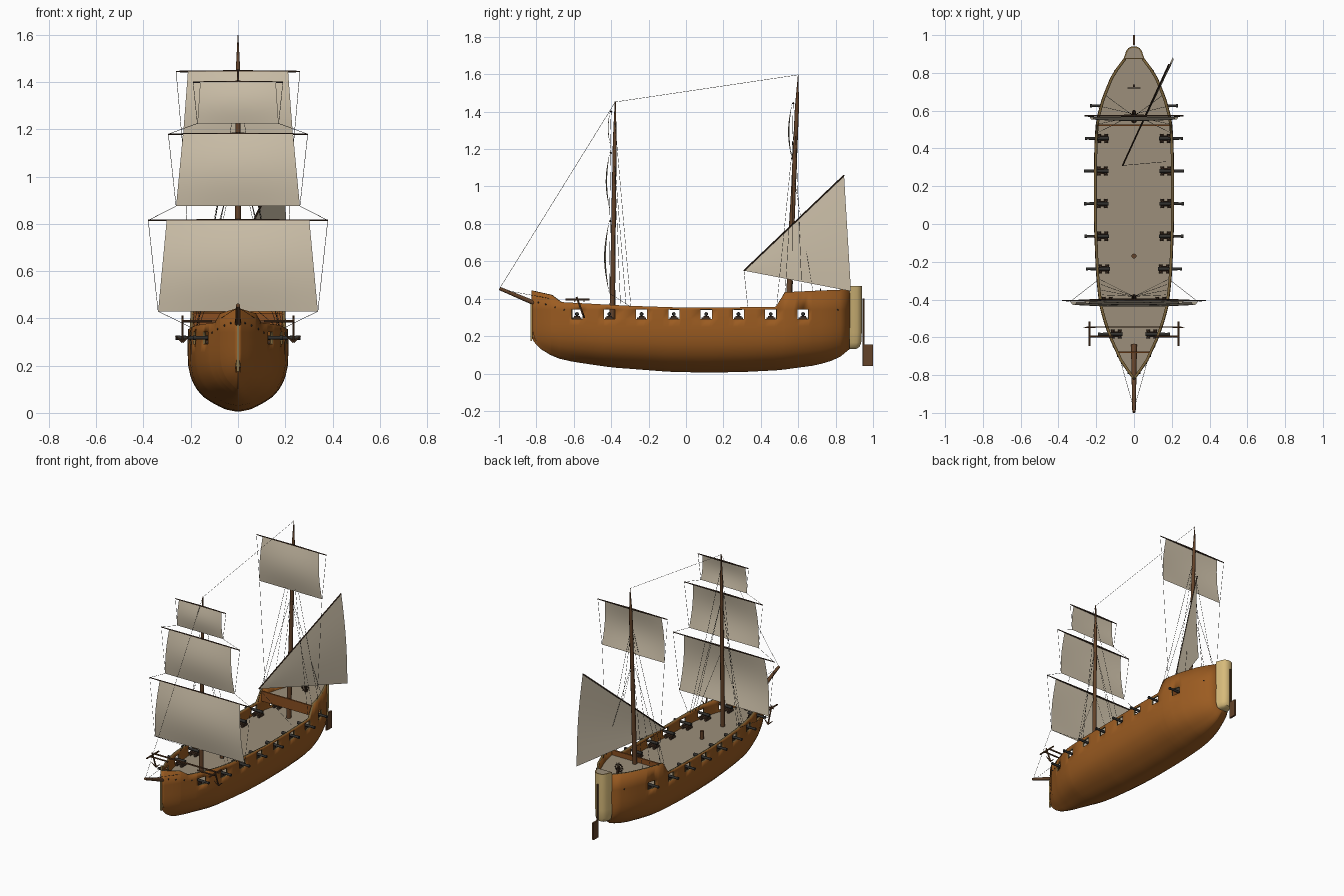
import bpy, bmesh, math
from mathutils import Vector, Matrix

if "Cube" in bpy.data.objects:
    bpy.data.objects.remove(bpy.data.objects["Cube"])


def material(name, *srgb):
    m = bpy.data.materials.new(name)
    m.diffuse_color = [((c + 0.055) / 1.055) ** 2.4 for c in srgb] + [1]
    m.use_nodes = True
    m.node_tree.nodes["Principled BSDF"].inputs["Base Color"].default_value = m.diffuse_color
    return m


HULL = material("hull brown", 0.61, 0.36, 0.13)
RIM = material("rim olive wood", 0.47, 0.38, 0.22)
DECK = material("deck tan", 0.61, 0.56, 0.48)
SAIL = material("canvas", 0.81, 0.76, 0.67)
MAST = material("mast wood", 0.39, 0.26, 0.16)
YARD = material("dark wood", 0.25, 0.18, 0.13)
CREAM = material("stern cream", 0.84, 0.73, 0.48)
IRON = material("iron", 0.19, 0.185, 0.175)
ROPE = material("rope", 0.24, 0.23, 0.21)
TRIM = material("trim brown", 0.54, 0.31, 0.13)


def finish(name, bm, *mats, smooth=None):
    me = bpy.data.meshes.new(name)
    bm.to_mesh(me)
    bm.free()
    ob = bpy.data.objects.new(name, me)
    bpy.context.collection.objects.link(ob)
    for m in mats:
        me.materials.append(m)
    if smooth:
        bpy.ops.object.select_all(action='DESELECT')
        ob.select_set(True)
        bpy.context.view_layer.objects.active = ob
        bpy.ops.object.shade_smooth_by_angle(angle=math.radians(smooth))
    return ob


def tube(bm, p, q, r1, r2=None, seg=8):
    p, q = Vector(p), Vector(q)
    d = q - p
    mx = Matrix.Translation((p + q) / 2) @ d.to_track_quat('Z', 'Y').to_matrix().to_4x4()
    bmesh.ops.create_cone(bm, cap_ends=True, segments=seg, radius1=r1,
                          radius2=r1 if r2 is None else r2, depth=d.length, matrix=mx)


def box(bm, c, s):
    bmesh.ops.create_cube(bm, size=1, matrix=Matrix.Translation(c) @ Matrix.Diagonal((*s, 1)))


def interp(table, t):
    for (a, va), (b, vb) in zip(table, table[1:]):
        if t <= b:
            return va + (vb - va) * max(0, (t - a) / (b - a))
    return table[-1][1]


# Hull lines along the length
KEEL = [(-.825, .19), (-.8, .15), (-.75, .11), (-.68, .08), (-.6, .062), (-.4, .033), (-.1, .01),
        (.1, .005), (.3, .008), (.5, .018), (.7, .045), (.8, .075), (.85, .105), (.88, .135)]
SHEER = [(-.825, .443), (-.72, .42), (-.67, .382), (-.3, .362), (0, .352), (.48, .356),
         (.53, .435), (.7, .443), (.88, .45)]
WIDTH = [(-.825, .004), (-.79, .03), (-.725, .074), (-.61, .127), (-.53, .155), (-.45, .178),
         (-.35, .192), (-.24, .201), (0, .21), (.24, .211), (.45, .207), (.555, .198), (.66, .17),
         (.77, .127), (.83, .09), (.88, .052)]
SECTION = [(0, .03), (.03, .24), (.08, .39), (.14, .54), (.22, .70), (.32, .82), (.42, .90),
           (.52, .955), (.68, 1), (.85, 1.01), (1, 1.01)]
PORTS = [-.583 + .1727 * i for i in range(8)]
SILL, LINTEL, DECK_Z, POOP_Z = .292, .342, .282, .388


def hw(y):
    return interp(WIDTH, y)


# Hull shell with open gun ports
ys = {-.825 + i * .05 for i in range(34)} | {.88, -.81, -.72, -.67, .48, .53}
ys = {y for y in ys if all(abs(abs(y - p) - .03) > .008 for p in PORTS)}
ys = sorted(ys | {p + s for p in PORTS for s in (-.03, .03)})
bm = bmesh.new()
rows = []
for y in ys:
    w, k = hw(y), interp(KEEL, y)
    sharp = 1 + max(0, (-.45 - y) * 1.6, (y - .6) * 1.2)
    half = [(w * f ** sharp, k + (SILL - k) * u) for u, f in SECTION]
    half += [(w * 1.005, LINTEL), (w, interp(SHEER, y))]
    line = [(-x, z) for x, z in reversed(half)] + half
    rows.append([bm.verts.new((x, y, z)) for x, z in line])
n = len(rows[0])
for i in range(len(ys) - 1):
    mid = (ys[i] + ys[i + 1]) / 2
    for j in range(n - 1):
        if j in (1, n - 3) and any(abs(mid - p) < .03 for p in PORTS):
            continue
        bm.faces.new((rows[i][j], rows[i + 1][j], rows[i + 1][j + 1], rows[i][j + 1]))
bm.normal_update()
if sum(f.normal.x * f.calc_center_median().x for f in bm.faces) < 0:
    bmesh.ops.reverse_faces(bm, faces=bm.faces[:])
hull = finish("hull", bm, HULL, RIM, smooth=35)
sol = hull.modifiers.new("thickness", 'SOLIDIFY')
sol.thickness, sol.offset, sol.material_offset_rim = .014, -1, 1


# Decks cut to the hull outline
def deck(name, y0, y1, z, n=40):
    bm = bmesh.new()
    pts = [y0 + (y1 - y0) * i / n for i in range(n + 1)]
    rim = [(hw(y) * .97, y) for y in pts] + [(-hw(y) * .97, y) for y in reversed(pts)]
    f = bm.faces.new([bm.verts.new((x, y, z)) for x, y in rim])
    r = bmesh.ops.extrude_face_region(bm, geom=[f])
    bmesh.ops.translate(bm, vec=(0, 0, -.006), verts=[v for v in r['geom'] if isinstance(v, bmesh.types.BMVert)])
    bmesh.ops.recalc_face_normals(bm, faces=bm.faces[:])
    finish(name, bm, DECK)


deck("main_deck", -.8, .88, DECK_Z)
deck("quarter_deck", .525, .88, POOP_Z)

# Rounded stern piece, with the top face in deck colour and a wooden lip
bm = bmesh.new()
plan = [(.056, .874), (.048, .895), (.042, .915), (.03, .932), (.012, .94)]
plan += [(-x, y) for x, y in reversed(plan)]
levels = [(.132, .55), (.142, .82), (.165, .95), (.22, 1), (.467, 1)]
rings = [[bm.verts.new((x * s, .874 + (y - .874) * s, z)) for x, y in plan] for z, s in levels]
for a, b in zip(rings, rings[1:]):
    for i in range(len(plan)):
        j = (i + 1) % len(plan)
        bm.faces.new((a[i], a[j], b[j], b[i]))
bm.faces.new(rings[0])
top = bm.faces.new(rings[-1])
bmesh.ops.recalc_face_normals(bm, faces=bm.faces[:])
lip = bmesh.ops.inset_region(bm, faces=[top], thickness=.008)['faces']
for f in lip:
    f.material_index = 2
top.material_index = 1
finish("stern_piece", bm, CREAM, DECK, RIM, smooth=40)

bm = bmesh.new()
box(bm, (0, -.828, .285), (.01, .008, .22))
finish("stem_strip", bm, CREAM)

# Rudder and its post
bm = bmesh.new()
box(bm, (0, .975, .098), (.012, .05, .115))
tube(bm, (0, .95, .04), (0, .95, .40), .005)
finish("rudder", bm, MAST)

# Masts, bowsprit and deck post
bm = bmesh.new()
tube(bm, (0, -.395, DECK_Z), (0, -.381, 1.25), .0145, .01, 12)
tube(bm, (0, -.381, 1.25), (0, -.378, 1.455), .01, .003, 12)
tube(bm, (0, .545, DECK_Z), (0, .593, 1.42), .0155, .011, 12)
tube(bm, (0, .593, 1.42), (0, .6, 1.6), .011, .0015, 12)
tube(bm, (0, -.64, .305), (0, -.997, .455), .016, .009, 12)
tube(bm, (0, -.17, DECK_Z), (0, -.17, .335), .013, .013, 10)
finish("masts", bm, MAST, smooth=40)

# Square rig: yard height, yard half, y, sail bottom, top half, bottom half
RIG = [(.815, .38, -.405, .43, .302, .338), (1.18, .295, -.402, .875, .233, .262),
       (1.4, .19, -.4, 1.225, .16, .172), (1.445, .262, .573, 1.14, .212, .235)]
LATEEN = [Vector((-.06, .31, .55)), Vector((.185, .845, 1.06)), Vector((.205, .882, .44))]
yards = bmesh.new()
for k, (z, half, y, zb, wt, wb) in enumerate(RIG):
    for s in (-1, 1):
        tube(yards, (0, y, z), (s * half, y, z), .006, .003)
    bm = bmesh.new()
    N = 12
    g = [[bm.verts.new(((wt + (wb - wt) * v / N) * (2 * u / N - 1),
                        y - .006 - (z - zb) * .07 * math.sin(math.pi * v / N) * (1 - .35 * (2 * u / N - 1) ** 2),
                        z + (zb - z) * v / N)) for u in range(N + 1)] for v in range(N + 1)]
    for a, b in zip(g, g[1:]):
        for i in range(N):
            bm.faces.new((a[i], b[i], b[i + 1], a[i + 1]))
    finish(f"square_sail_{k + 1}", bm, SAIL, smooth=60)
tube(yards, LATEEN[0], LATEEN[1], .0042)
finish("yards", yards, YARD, smooth=40)

# Triangular aft sail, slightly bellied
bm = bmesh.new()
A, B, C = LATEEN
N = 10
g = []
for v in range(N + 1):
    p, q = A.lerp(B, v / N), A.lerp(C, v / N)
    g.append([bm.verts.new(p.lerp(q, u / N) + Vector((.012 * math.sin(math.pi * u / N) * v / N, 0, 0)))
              for u in range(N + 1)])
for a, b in zip(g, g[1:]):
    for i in range(N):
        bm.faces.new((a[i], b[i], b[i + 1], a[i + 1]))
bmesh.ops.remove_doubles(bm, verts=bm.verts[:], dist=.0005)
finish("lateen_sail", bm, SAIL, smooth=60)

# Ropes: stays, shrouds, sheets and braces
bm = bmesh.new()


def rope(p, q):
    tube(bm, p, q, .001, seg=4)


rope((0, -.995, .457), (0, -.378, 1.452))
rope((0, -.378, 1.452), (0, .6, 1.597))
rope(A, (.17, .33, .36))
for s in (-1, 1):
    for y, z in ((-.375, .8), (-.35, 1.15), (-.32, 1.15), (-.295, 1.38)):
        rope((0, -.383, z), (s * hw(y) * .9, y, .36))
    for y, z in ((.485, 1.35), (.53, 1.1), (.62, 1.35), (.68, 1.1)):
        rope((0, .57 + (z - 1.1) * .05, z), (s * hw(y) * .92, y, .43 if y > .5 else .36))
    rope((0, -.98, .447), (s * .073, -.72, .40))
    for k, (z, half, y, zb, wt, wb) in enumerate(RIG):
        low = RIG[k - 1] if k in (1, 2) else None
        rope((s * half, y, z), (s * wb, y - .006, zb))
        if low:
            rope((s * wb, y - .006, zb), (s * low[1], low[2], low[0]))
    rope((s * .338, -.411, .43), (s * .195, -.3, .36))
    rope((s * .235, .567, 1.14), (s * .195, .57, .435))
finish("rigging", bm, ROPE)

# Guns on stepped carriages
guns, carts = bmesh.new(), bmesh.new()
for y in PORTS:
    o = hw(y) - .21
    for s in (-1, 1):
        tube(guns, (s * (o + .135), y, .318), (s * (o + .262), y, .318), .0105, .007, 10)
        tube(guns, (s * (o + .252), y, .318), (s * (o + .264), y, .318), .009, seg=10)
        box(carts, (s * (o + .168), y, .300), (.055, .03, .014))
        for dx in (.15, .186):
            tube(carts, (s * (o + dx), y - .024, .291), (s * (o + dx), y + .024, .291), .009)
finish("guns", guns, IRON, smooth=40)
finish("gun_carriages", carts, YARD)

# Small dark fittings on the bow and stern planking
bm = bmesh.new()
for y, z in ((-.79, .38), (-.75, .37), (-.7, .355), (-.65, .34), (.81, .34)):
    for s in (-1, 1):
        bmesh.ops.create_icosphere(bm, subdivisions=1, radius=.005, matrix=Matrix.Translation((s * hw(y), y, z)))
finish("hull_fittings", bm, IRON)

# Anchors hung from the cathead beam
bm = bmesh.new()
beam = bmesh.new()
for s in (-1, 1):
    tube(bm, (s * .235, -.645, .395), (s * .235, -.515, .395), .005)
    tube(bm, (s * .235, -.585, .41), (s * .235, -.545, .30), .005)
    tube(bm, (s * .235, -.545, .30), (s * .205, -.55, .325), .005, .002)
    tube(bm, (s * .235, -.545, .30), (s * .265, -.55, .325), .005, .002)
    tube(bm, (s * .11, -.595, .388), (s * .24, -.595, .388), .005)
box(bm, (0, -.545, .386), (.48, .007, .008))
finish("anchors", bm, MAST)
box(beam, (0, -.68, .375), (.18, .008, .008))
# Quarter deck front board
box(beam, (0, .523, .388), (.385, .01, .068))
finish("beams", beam, TRIM)

# Steering wheel
bm = bmesh.new()
hub = Vector((0, .72, POOP_Z + .036))
ring = [hub + Vector((math.cos(a), 0, math.sin(a))) * .026 for a in [i * math.pi / 6 for i in range(12)]]
for i in range(12):
    tube(bm, ring[i], ring[(i + 1) % 12], .003, seg=6)
for i in range(6):
    tube(bm, hub + (ring[i] - hub) * 1.3, hub - (ring[i] - hub) * 1.3, .002, seg=5)
box(bm, (0, .732, POOP_Z + .018), (.012, .012, .04))
finish("steering_wheel", bm, YARD)
